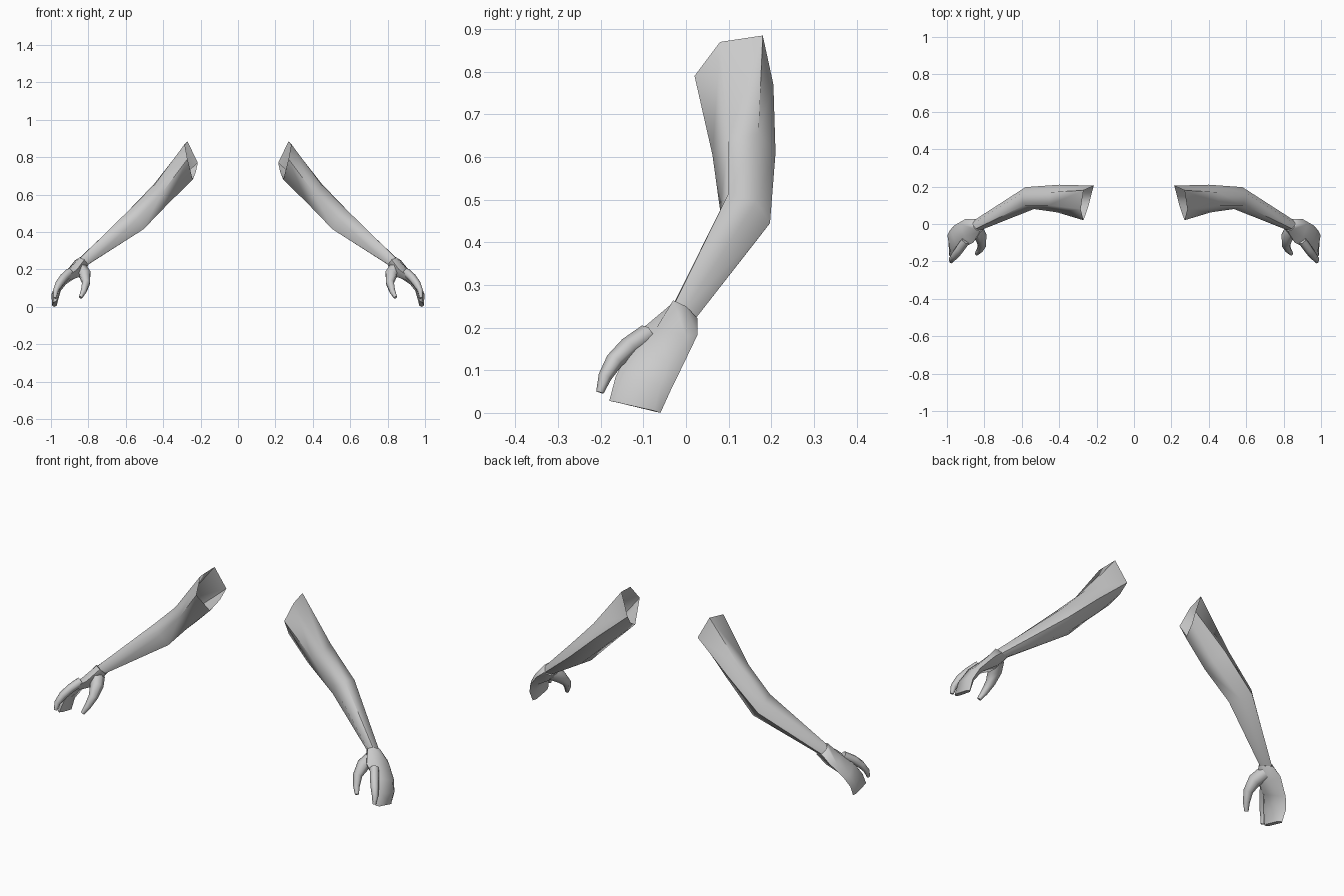
import bpy
import bmesh
import math
from mathutils import Vector

cube = bpy.data.objects.get("Cube")
if cube:
    bpy.data.objects.remove(cube, do_unlink=True)

grey = bpy.data.materials.new("plain grey")
grey.use_nodes = True
grey.diffuse_color = (0.6, 0.6, 0.6, 1)
bsdf = next(n for n in grey.node_tree.nodes if n.type == 'BSDF_PRINCIPLED')
bsdf.inputs["Base Color"].default_value = (0.6, 0.6, 0.6, 1)
bsdf.inputs["Roughness"].default_value = 0.8


def loft(name, rings, cap_start=True, cap_end=True):
    """Skin a list of equal rings, then mirror the part across x = 0."""
    bm = bmesh.new()
    loops = [[bm.verts.new(p) for p in ring] for ring in rings]
    n = len(loops[0])
    for a, b in zip(loops, loops[1:]):
        for i in range(n):
            j = (i + 1) % n
            bm.faces.new((a[i], a[j], b[j], b[i]))
    if cap_start:
        bm.faces.new(loops[0][::-1])
    if cap_end:
        bm.faces.new(loops[-1])
    bmesh.ops.recalc_face_normals(bm, faces=bm.faces[:])
    # an open tube may come out inside-out: compare with its own axis
    f = bm.faces[0]
    centre = sum((v.co for v in loops[0] + loops[1]), Vector()) / (2 * n)
    if not (cap_start and cap_end):
        bm.normal_update()
        if f.normal.dot(f.calc_center_median() - centre) < 0:
            bmesh.ops.reverse_faces(bm, faces=bm.faces[:])
    mesh = bpy.data.meshes.new(name)
    bm.to_mesh(mesh)
    bm.free()
    mesh.materials.append(grey)
    obj = bpy.data.objects.new(name, mesh)
    bpy.context.collection.objects.link(obj)
    bpy.ops.object.select_all(action='DESELECT')
    obj.select_set(True)
    bpy.context.view_layer.objects.active = obj
    bpy.ops.object.shade_smooth_by_angle(angle=math.radians(65))
    mirror = obj.modifiers.new("Mirror", 'MIRROR')
    mirror.use_mirror_merge = False
    return obj


def tube(name, path, sides=6):
    """Tapered digit; path holds (x, y, z, radius)."""
    pts = [Vector(p[:3]) for p in path]
    rings = []
    for i, p in enumerate(pts):
        d = (pts[min(i + 1, len(pts) - 1)] - pts[max(i - 1, 0)]).normalized()
        u = d.cross(Vector((1, 0, 0))).normalized()
        v = d.cross(u)
        r = path[i][3]
        rings.append([p + r * (math.cos(t) * u + math.sin(t) * v)
                      for t in (2 * math.pi * k / sides for k in range(sides))])
    return loft(name, rings)


# Arms: open at the shoulder, bent at the elbow
# ring order: top back, top front, front, bottom, bottom back, back
loft("arms", [
    [(.27, .18, .885), (.285, .08, .87), (.27, .02, .79),
     (.242, .10, .68), (.226, .165, .72), (.215, .205, .77)],
    [(.45, .17, .655), (.455, .10, .642), (.41, .062, .605),
     (.37, .09, .555), (.36, .16, .57), (.40, .21, .61)],
    [(.60, .165, .495), (.585, .10, .515), (.535, .08, .475),
     (.505, .11, .415), (.53, .17, .41), (.58, .197, .445)],
    [(.865, .0, .245), (.845, -.025, .26), (.82, -.033, .248),
     (.805, -.015, .225), (.815, .015, .217), (.85, .023, .222)],
], cap_start=False, cap_end=False)

# Palms running into the three joined fingers
# ring order: front, outer front, outer back, back, inner back, inner front
loft("hands", [
    [(.822, -.038, .252), (.847, -.03, .264), (.87, .0, .25),
     (.853, .027, .222), (.815, .02, .213), (.80, -.018, .225)],
    [(.86, -.10, .20), (.905, -.07, .198), (.928, .0, .18),
     (.90, .027, .183), (.86, .0, .16), (.835, -.06, .165)],
    [(.922, -.13, .155), (.955, -.105, .148), (.977, -.04, .118),
     (.962, -.008, .11), (.932, -.03, .112), (.905, -.10, .14)],
    [(.955, -.165, .085), (.983, -.145, .085), (.998, -.06, .065),
     (.985, -.035, .055), (.963, -.055, .062), (.948, -.135, .085)],
    [(.972, -.18, .028), (.988, -.168, .026), (.993, -.075, .005),
     (.983, -.06, .0), (.97, -.075, .005), (.965, -.16, .024)],
])

# Separate index fingers
tube("index_fingers", [
    (.90, -.09, .185, .024), (.932, -.135, .155, .023),
    (.957, -.168, .122, .021), (.975, -.19, .085, .016),
    (.978, -.202, .048, .009)])

# Thumbs on the inner side
tube("thumbs", [
    (.845, -.025, .205, .038), (.818, -.07, .173, .034),
    (.812, -.11, .13, .024), (.825, -.14, .085, .017),
    (.842, -.16, .05, .010)])
